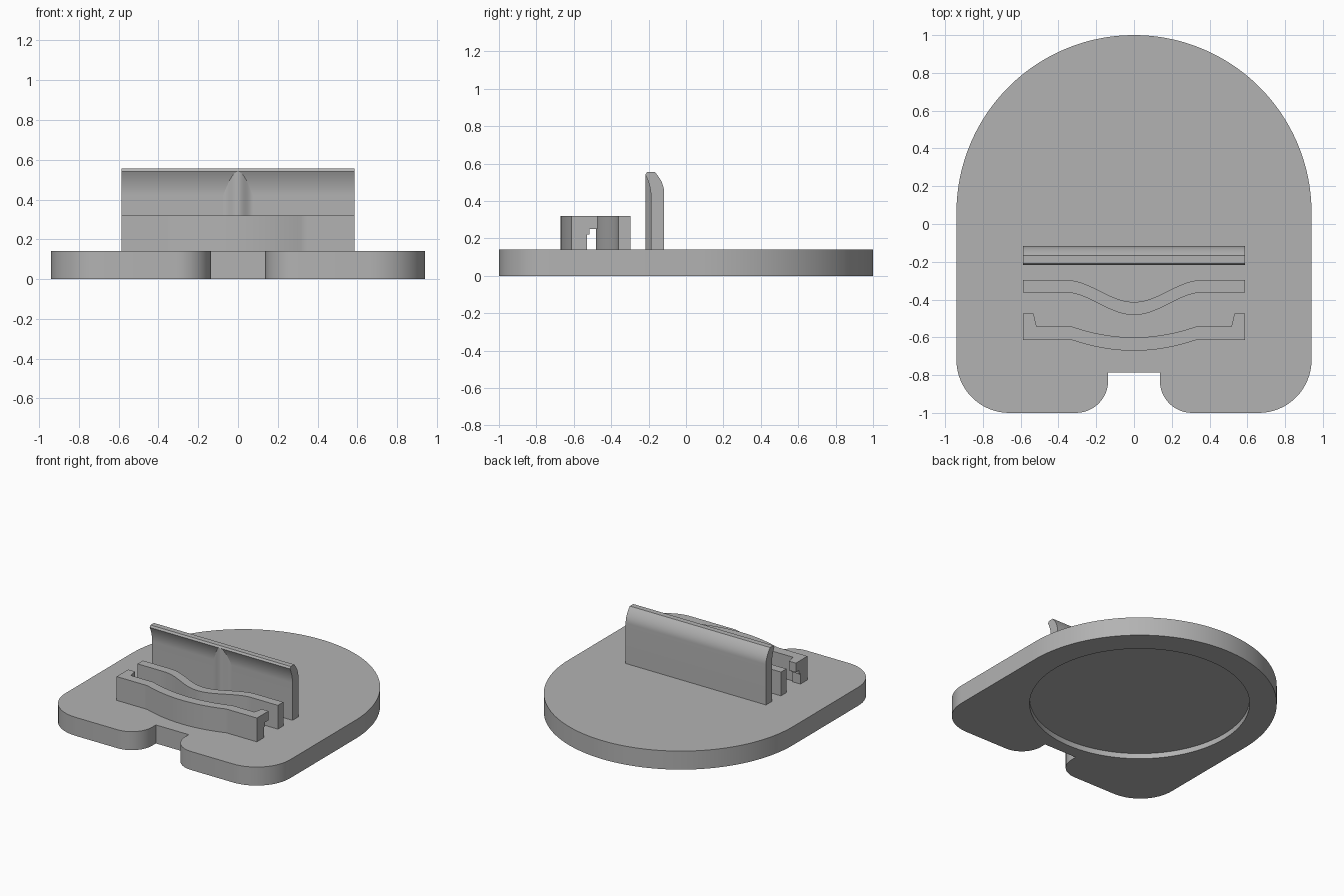
import bpy, bmesh
from math import cos, sin, pi, radians
from mathutils import Vector

cube = bpy.data.objects.get("Cube")
if cube:
    bpy.data.objects.remove(cube, do_unlink=True)

# Single plain plastic colour
grey = bpy.data.materials.new("plain_grey")
grey.use_nodes = True
COLOUR = (0.45, 0.45, 0.45, 1)
grey.diffuse_color = COLOUR
grey.node_tree.nodes["Principled BSDF"].inputs["Base Color"].default_value = COLOUR

BASE_TOP, CLIP_TOP, HALF = 0.14, 0.32, 0.587


def prism(name, start, end):
    """Solid between two matching rings of 3D points."""
    bm = bmesh.new()
    a = [bm.verts.new(p) for p in start]
    b = [bm.verts.new(p) for p in end]
    bm.faces.new(a)
    bm.faces.new(b)
    for i in range(len(a)):
        j = (i + 1) % len(a)
        bm.faces.new((a[i], a[j], b[j], b[i]))
    bmesh.ops.recalc_face_normals(bm, faces=bm.faces)
    mesh = bpy.data.meshes.new(name)
    bm.to_mesh(mesh)
    bm.free()
    obj = bpy.data.objects.new(name, mesh)
    bpy.context.collection.objects.link(obj)
    mesh.materials.append(grey)
    return obj


def upright(name, outline, z0, z1):
    return prism(name, [(x, y, z0) for x, y in outline], [(x, y, z1) for x, y in outline])


def smooth(obj):
    bpy.ops.object.select_all(action='DESELECT')
    obj.select_set(True)
    bpy.context.view_layer.objects.active = obj
    bpy.ops.object.shade_smooth_by_angle(angle=radians(30))


def arc(cx, cy, r, a0, a1, n):
    return [(cx + r * cos(radians(a0 + (a1 - a0) * i / n)),
             cy + r * sin(radians(a0 + (a1 - a0) * i / n))) for i in range(n + 1)]


# Base: arched back, rounded front corners, notch in the front edge
W, CY = 0.94, 0.06
half = [(0.137, -0.785)] + arc(0.307, -0.83, 0.17, 180, 270, 12)
half += arc(W - 0.28, -0.72, 0.28, 270, 360, 16) + arc(0, CY, W, 0, 90, 48)
outline = half + [(-x, y) for x, y in reversed(half[:-1])]
base = upright("base", outline, 0, BASE_TOP)

# Shallow round recess under the base
cutter = upright("recess_cutter", arc(0, CY, 0.754, 0, 360, 96)[:-1], -0.1, 0.04)
cutter.hide_render = True
cut = base.modifiers.new("recess", 'BOOLEAN')
cut.object = cutter
cut.operation = 'DIFFERENCE'
cut.solver = 'EXACT'
bpy.context.view_layer.objects.active = base
bpy.ops.object.modifier_apply(modifier=cut.name)
bpy.data.objects.remove(cutter, do_unlink=True)
smooth(base)


# Bowed walls
def wall(name, back, front, bow_back, bow_front):
    xs = [-HALF] + [-0.4 + 0.8 * i / 48 for i in range(49)] + [HALF]
    pts = [(x, back - bow_back(x)) for x in xs]
    pts += [(x, front - bow_front(x)) for x in reversed(xs)]
    obj = upright(name, pts, BASE_TOP, CLIP_TOP)
    smooth(obj)


def wave(depth, width):
    return lambda x: depth / 2 * (1 + cos(pi * min(abs(x) / width, 1)))


def bow(x):
    return 0.058 * max(0, 1 - (x / 0.33) ** 2)


wall("middle_wall", -0.297, -0.362, wave(0.116, 0.36), wave(0.12, 0.37))
wall("front_wall", -0.542, -0.613, bow, bow)

# Hooks at both ends of the front wall, undercut with a small step
hook = [(-0.613, BASE_TOP), (-0.53, BASE_TOP), (-0.53, 0.22), (-0.515, 0.22),
        (-0.515, 0.25), (-0.474, 0.25), (-0.474, CLIP_TOP), (-0.613, CLIP_TOP)]
for side, name in ((1, "left_hook"), (-1, "right_hook")):
    prism(name, [(side * (0.532 + 0.24 * (y + 0.474)), y, z) for y, z in hook],
          [(side * HALF, y, z) for y, z in hook])

# Tall rear plate: rounded back shoulder, forward-curling lip
shoulder = [(-0.117 - 0.05 * t * t, 0.445 + 0.11 * t) for t in [i / 10 for i in range(11)]]
lip = [(-0.187 - 0.03 * t * t, 0.42 + 0.12 * t) for t in [1 - i / 10 for i in range(11)]]
profile = [(-0.117, BASE_TOP)] + shoulder + [(-0.208, 0.555)] + lip + [(-0.187, BASE_TOP)]
plate = prism("rear_plate", [(-HALF, y, z) for y, z in profile],
              [(HALF, y, z) for y, z in profile])
smooth(plate)

# Soft vertical rib in the middle of the plate's front
rib_curve = wave(0.03, 0.075)
rib_x = [-0.075 + 0.15 * i / 24 for i in range(25)]
rib = [(x, -0.187 - rib_curve(x)) for x in rib_x] + [(0.075, -0.18), (-0.075, -0.18)]
smooth(upright("plate_rib", rib, BASE_TOP, 0.54))
